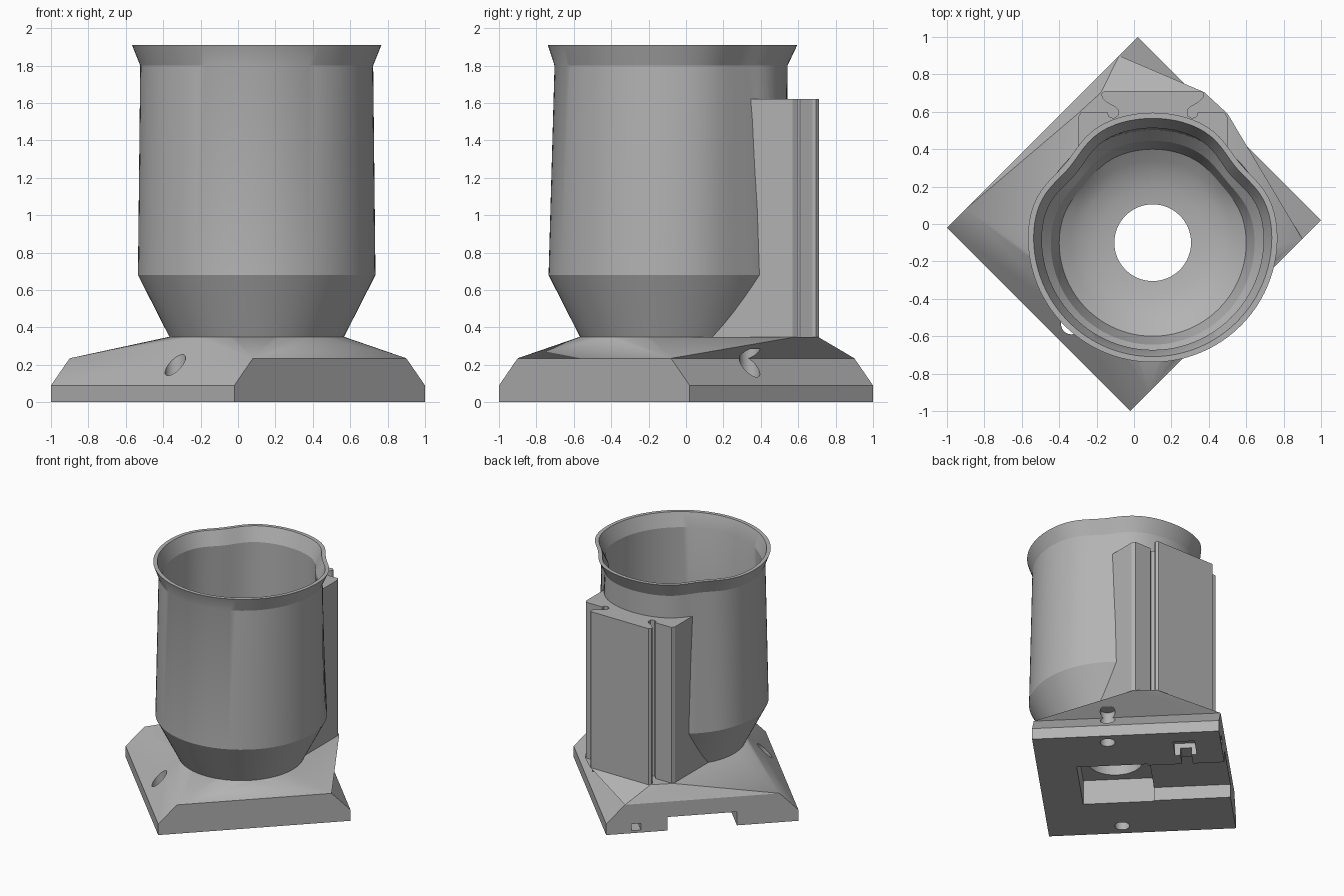
import bpy, bmesh, math
from mathutils import Vector, Matrix

if "Cube" in bpy.data.objects:
    bpy.data.objects.remove(bpy.data.objects["Cube"], do_unlink=True)

grey = bpy.data.materials.new("plain grey")
grey.use_nodes = True
grey.diffuse_color = (0.45, 0.45, 0.45, 1)
grey.node_tree.nodes["Principled BSDF"].inputs["Base Color"].default_value = grey.diffuse_color

AXIS_X, AXIS_Y = 0.1, -0.1
SEGMENTS = 96
DIAGONAL = Matrix.Rotation(math.radians(135), 4, 'Z')  # box u axis -> (-x, +y)


def finish(name, bm):
    bmesh.ops.recalc_face_normals(bm, faces=bm.faces)
    mesh = bpy.data.meshes.new(name)
    bm.to_mesh(mesh)
    bm.free()
    obj = bpy.data.objects.new(name, mesh)
    bpy.context.collection.objects.link(obj)
    mesh.materials.append(grey)
    return obj


def loft(name, rings):
    """Stack rings of (z, radius, centre y, depth of the two rear flats)."""
    bm = bmesh.new()
    loops = []
    for z, radius, cy, flat in rings:
        loop = []
        for i in range(SEGMENTS):
            t = 2 * math.pi * i / SEGMENTS
            off = abs(math.degrees(math.asin(math.sin(t))) - 40) / 17
            r = radius - flat * math.exp(-off * off)
            loop.append(bm.verts.new((AXIS_X + r * math.cos(t), cy + r * math.sin(t), z)))
        loops.append(loop)
    for low, high in zip(loops, loops[1:]):
        for i in range(SEGMENTS):
            j = (i + 1) % SEGMENTS
            bm.faces.new((low[i], low[j], high[j], high[i]))
    bm.faces.new(loops[0][::-1])
    bm.faces.new(loops[-1])
    return finish(name, bm)


def prism(name, outline, z0, z1):
    bm = bmesh.new()
    face = bm.faces.new([bm.verts.new((x, y, z0)) for x, y in outline])
    grown = bmesh.ops.extrude_face_region(bm, geom=[face])["geom"]
    moved = [v for v in grown if isinstance(v, bmesh.types.BMVert)]
    bmesh.ops.translate(bm, verts=moved, vec=(0, 0, z1 - z0))
    return finish(name, bm)


def diagonal_box(name, u0, u1, v0, v1, z0, z1):
    """Box in the base's own axes: u towards (-x, +y), v towards (+x, +y)."""
    obj = prism(name, [(u0, -v0), (u1, -v0), (u1, -v1), (u0, -v1)], z0, z1)
    obj.data.transform(DIAGONAL)
    return obj


def hull(name, points):
    bm = bmesh.new()
    for p in points:
        bm.verts.new(p)
    res = bmesh.ops.convex_hull(bm, input=bm.verts)
    loose = {v for v in res["geom_interior"] + res["geom_unused"]
             if isinstance(v, bmesh.types.BMVert)}
    bmesh.ops.delete(bm, geom=list(loose), context='VERTS')
    bmesh.ops.dissolve_limit(bm, angle_limit=0.01, verts=bm.verts, edges=bm.edges)
    return finish(name, bm)


def combine(target, other, operation, keep=False):
    mod = target.modifiers.new("combine", 'BOOLEAN')
    mod.operation = operation
    mod.solver = 'EXACT'
    mod.object = other
    bpy.context.view_layer.objects.active = target
    bpy.ops.object.modifier_apply(modifier=mod.name)
    if not keep:
        bpy.data.objects.remove(other, do_unlink=True)


# Base: plinth with two sloped sides, then a tapered shoulder under the cup
HALF_U, HALF_V, TOP_V = 0.693, 0.721, 0.58


def corners(half_v, z):
    return [DIAGONAL @ Vector((su * HALF_U, sv * half_v, z)) for su in (-1, 1) for sv in (-1, 1)]


base = hull("base", corners(HALF_V, 0) + corners(HALF_V, 0.09) + corners(TOP_V, 0.235))
foot = [(AXIS_X + 0.467 * math.cos(i * math.tau / SEGMENTS),
         AXIS_Y + 0.467 * math.sin(i * math.tau / SEGMENTS), 0.35) for i in range(SEGMENTS)]
foot += [(AXIS_X + s * 0.275, 0.705, 0.35) for s in (-1, 1)]
foot += [(AXIS_X + s * 0.4, 0.59, 0.35) for s in (-1, 1)]
shoulder = hull("shoulder", corners(TOP_V, 0.235) + foot)
combine(base, shoulder, 'UNION')

# Cup: funnel bottom, tall wall, flared rim
cup = loft("cup", [(0.34, 0.462, AXIS_Y, 0), (0.68, 0.635, AXIS_Y, 0),
                   (1.8, 0.623, -0.08, 0.055), (1.91, 0.667, -0.072, 0.055)])

# Rear mounting block with a dovetail rail
half = [(0.4, 0.05), (0.4, 0.57), (0.385, 0.595), (0.24, 0.595), (0.235, 0.575),
        (0.21, 0.565), (0.185, 0.58), (0.185, 0.61), (0.2, 0.625), (0.245, 0.65),
        (0.27, 0.675), (0.275, 0.695), (0.26, 0.71)]
outline = [(AXIS_X + x, y) for x, y in half] + [(AXIS_X - x, y) for x, y in reversed(half)]
block = prism("mounting_block", outline, 0.345, 1.62)
combine(cup, block, 'UNION')

# Hollow interior with a stepped bowl and a drain hole through the base
cavity = loft("cavity", [(0.1, 0.205, AXIS_Y, 0), (0.36, 0.205, AXIS_Y, 0),
                         (0.37, 0.295, AXIS_Y, 0), (0.4, 0.385, AXIS_Y, 0),
                         (0.43, 0.44, AXIS_Y, 0), (0.47, 0.5, AXIS_Y, 0.02),
                         (0.61, 0.545, AXIS_Y, 0.03), (0.68, 0.603, AXIS_Y, 0.01),
                         (1.8, 0.593, -0.08, 0.055), (1.91, 0.637, -0.072, 0.055),
                         (1.95, 0.653, -0.07, 0.055)])
combine(cup, cavity, 'DIFFERENCE', keep=True)
combine(base, cavity, 'DIFFERENCE')

# Underside pocket, side channel, small recess and its cable slot
for name, box in {
    "pocket": (-0.4, 0.126, -0.27, 0.28, -0.1, 0.2),
    "channel": (0.1, 0.9, -0.26, 0.26, -0.1, 0.11),
    "recess": (0.34, 0.5, 0.39, 0.59, -0.1, 0.1),
    "recess_link": (0.38, 0.46, 0.2, 0.45, -0.1, 0.06),
    "cable_slot": (0.45, 0.9, 0.46, 0.53, 0.02, 0.075),
}.items():
    combine(base, diagonal_box(name, *box), 'DIFFERENCE')

# Vertical screw holes through the two sloped sides
for x, y in ((-0.335, -0.535), (0.54, 0.34)):
    ring = [(x + 0.055 * math.cos(i * math.tau / 32), y + 0.055 * math.sin(i * math.tau / 32))
            for i in range(32)]
    combine(base, prism("screw_hole", ring, -0.1, 0.285), 'DIFFERENCE')

# Smooth the round walls, keep edges sharp
for obj in (base, cup):
    bpy.ops.object.select_all(action='DESELECT')
    obj.select_set(True)
    bpy.context.view_layer.objects.active = obj
    bpy.ops.object.shade_smooth_by_angle(angle=math.radians(20))
